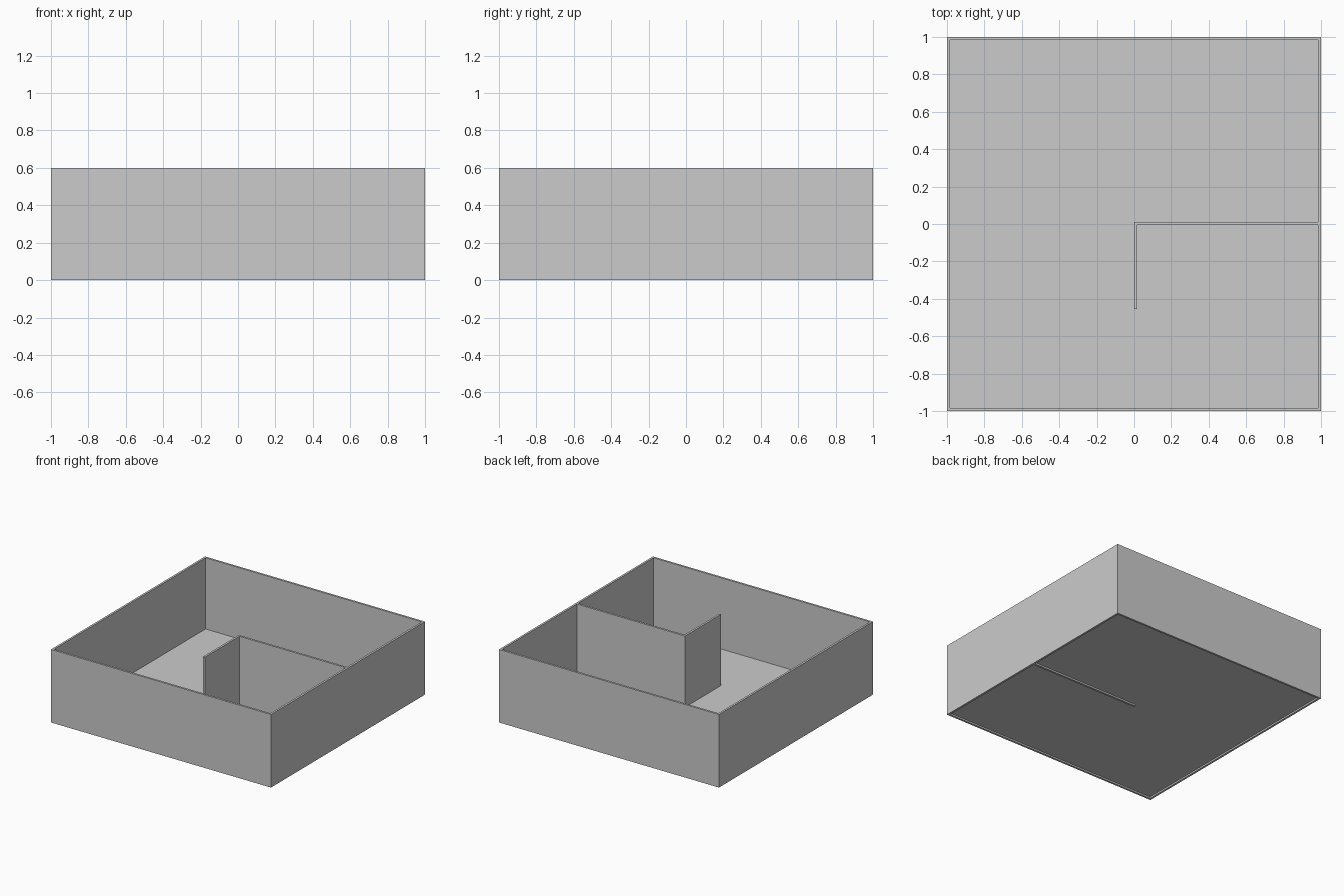
import bpy
import bmesh
from mathutils import Vector

cube = bpy.data.objects.get("Cube")
if cube:
    bpy.data.objects.remove(cube, do_unlink=True)

HEIGHT = 0.6
WALL = 0.017
FLOOR = 0.015

# Single plain grey
grey = bpy.data.materials.new("light grey")
grey.use_nodes = True
colour = (0.6, 0.6, 0.6, 1)
grey.diffuse_color = colour
grey.node_tree.nodes["Principled BSDF"].inputs["Base Color"].default_value = colour


def finish(name, bm):
    mesh = bpy.data.meshes.new(name)
    bm.to_mesh(mesh)
    bm.free()
    mesh.materials.append(grey)
    obj = bpy.data.objects.new(name, mesh)
    bpy.context.collection.objects.link(obj)


def box(name, low, high):
    low, high = Vector(low), Vector(high)
    bm = bmesh.new()
    bmesh.ops.create_cube(bm, size=1)
    bmesh.ops.scale(bm, vec=high - low, verts=bm.verts)
    bmesh.ops.translate(bm, vec=(low + high) / 2, verts=bm.verts)
    finish(name, bm)


# Outer walls: one mitred ring, extruded upward
bm = bmesh.new()
corners = [(-1, -1), (1, -1), (1, 1), (-1, 1)]
outer = [bm.verts.new((x, y, 0)) for x, y in corners]
inner = [bm.verts.new((x * (1 - WALL), y * (1 - WALL), 0)) for x, y in corners]
ring = []
for i in range(4):
    j = (i + 1) % 4
    ring.append(bm.faces.new((outer[i], inner[i], inner[j], outer[j])))
raised = bmesh.ops.extrude_face_region(bm, geom=ring, use_keep_orig=True)["geom"]
top = [v for v in raised if isinstance(v, bmesh.types.BMVert)]
bmesh.ops.translate(bm, vec=(0, 0, HEIGHT), verts=top)
bmesh.ops.recalc_face_normals(bm, faces=bm.faces)
finish("outer_walls", bm)

# Floor sits slightly above the bottom edge of the walls
inside = 1 - WALL
box("floor", (-inside, -inside, FLOOR - 0.002), (inside, inside, FLOOR))

# L-shaped partition: the long wall reaches below the floor, the short one rests on it
box("long_partition", (0, -0.005, 0), (inside, 0.012, HEIGHT))
box("short_partition", (0, -0.455, FLOOR), (WALL, -0.005, HEIGHT))
